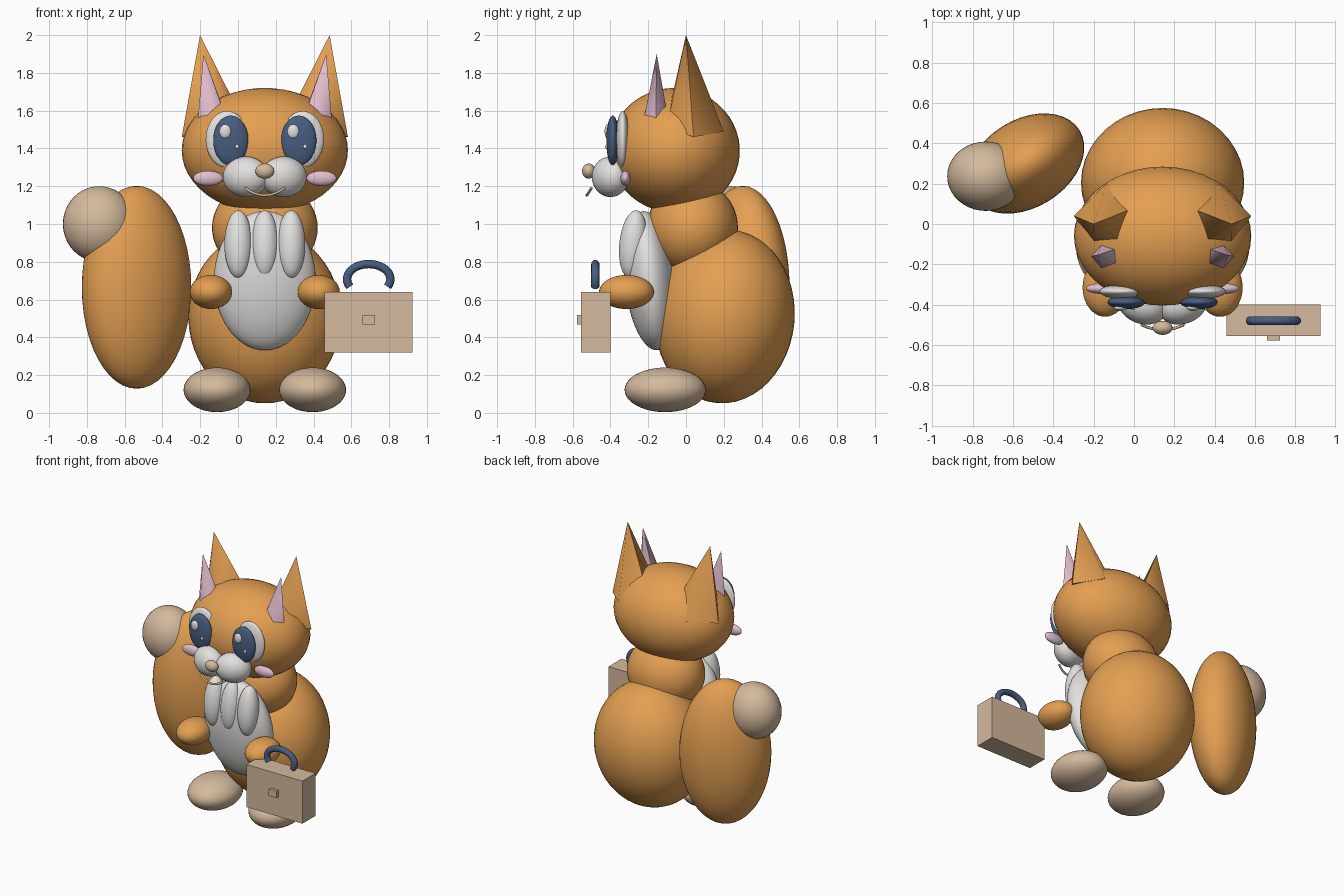
import bpy
import bmesh
import math

cube = bpy.data.objects.get("Cube")
if cube:
    bpy.data.objects.remove(cube, do_unlink=True)

MID = 0.142  # x of the animal's plane of symmetry
SIDES = (("left", 1), ("right", -1))


def make_material(name, rgb):
    mat = bpy.data.materials.new(name)
    mat.use_nodes = True
    mat.diffuse_color = (*rgb, 1)
    mat.node_tree.nodes["Principled BSDF"].inputs["Base Color"].default_value = (*rgb, 1)
    return mat


orange = make_material("orange fur", (0.78, 0.35, 0.085))
white = make_material("white fur", (0.76, 0.75, 0.73))
tan = make_material("tan", (0.66, 0.49, 0.34))
pink = make_material("pink", (0.76, 0.51, 0.62))
navy = make_material("navy", (0.065, 0.11, 0.22))


def add_mesh(name, bm, mat, smooth=True):
    mesh = bpy.data.meshes.new(name)
    bmesh.ops.recalc_face_normals(bm, faces=bm.faces)
    for face in bm.faces:
        face.smooth = smooth
    bm.to_mesh(mesh)
    bm.free()
    obj = bpy.data.objects.new(name, mesh)
    obj.data.materials.append(mat)
    bpy.context.collection.objects.link(obj)
    return obj


def ellipsoid(name, center, radii, mat, rot=(0, 0, 0)):
    bm = bmesh.new()
    bmesh.ops.create_uvsphere(bm, u_segments=40, v_segments=24, radius=1)
    obj = add_mesh(name, bm, mat)
    obj.location, obj.scale = center, radii
    obj.rotation_euler = [math.radians(a) for a in rot]
    return obj


def pair(name, offset, radii, mat, rot=(0, 0, 0)):
    """Mirrored ellipsoids; offset is given for the left side."""
    x, y, z = offset
    for label, s in SIDES:
        ellipsoid(f"{label}_{name}", (MID + s * x, y, z), radii, mat,
                  (rot[0], s * rot[1], s * rot[2]))


def box(name, center, size, mat):
    bm = bmesh.new()
    bmesh.ops.create_cube(bm, size=1)
    obj = add_mesh(name, bm, mat, smooth=False)
    obj.location, obj.scale = center, size


def ears(name, tip, base, mat):
    """Mirrored five-sided pointed ears; points are relative to the middle."""
    for label, s in SIDES:
        bm = bmesh.new()
        top, *ring = [bm.verts.new((MID + s * x, y, z)) for x, y, z in [tip] + base]
        for a, b in zip(ring, ring[1:] + ring[:1]):
            bm.faces.new((a, b, top))
        bm.faces.new(ring)
        obj = add_mesh(f"{label}_{name}", bm, mat)
        bpy.ops.object.select_all(action="DESELECT")
        obj.select_set(True)
        bpy.context.view_layer.objects.active = obj
        bpy.ops.object.shade_smooth_by_angle(angle=math.radians(75))


def tube(name, points, radius, mat):
    curve = bpy.data.curves.new(name, "CURVE")
    curve.dimensions = "3D"
    curve.bevel_depth = radius
    curve.bevel_resolution = 4
    curve.use_fill_caps = True
    spline = curve.splines.new("POLY")
    spline.points.add(len(points) - 1)
    for p, co in zip(spline.points, points):
        p.co = (*co, 1)
    spline.use_smooth = True
    obj = bpy.data.objects.new(name, curve)
    curve.materials.append(mat)
    bpy.context.collection.objects.link(obj)


# Trunk
ellipsoid("body", (MID, 0.205, 0.51), (0.405, 0.37, 0.46), orange, (-5, 0, 0))
ellipsoid("neck", (MID, 0.035, 0.98), (0.28, 0.24, 0.25), orange)
ellipsoid("belly", (MID, -0.19, 0.70), (0.27, 0.135, 0.37), white, (6, 0, 0))
for label, dx in (("right", -0.14), ("middle", 0), ("left", 0.14)):
    ellipsoid(f"{label}_chest_tuft", (MID + dx, -0.28, 0.893), (0.074, 0.073, 0.18),
              white, (-6, 0, 0))

# Limbs
pair("arm", (0.285, -0.315, 0.64), (0.112, 0.145, 0.09), orange)
pair("foot", (0.253, -0.11, 0.122), (0.177, 0.215, 0.118), tan)

# Tail
ellipsoid("tail", (-0.537, 0.3, 0.665), (0.314, 0.218, 0.537), orange, (0, 0, 32))
ellipsoid("tail_tip", (-0.735, 0.237, 1.0), (0.192, 0.172, 0.2), tan)

# Head and face
ellipsoid("head", (MID, -0.06, 1.39), (0.44, 0.345, 0.33), orange, (-5, 0, 0))
pair("eye_white", (0.2, -0.335, 1.448), (0.113, 0.036, 0.15), white)
pair("iris", (0.18, -0.388, 1.442), (0.093, 0.034, 0.132), navy)
for label, s in SIDES:
    eye_x = MID + s * 0.18
    ellipsoid(f"{label}_eye_glint", (eye_x - 0.03, -0.416, 1.49), (0.031, 0.015, 0.037), white)
    ellipsoid(f"{label}_small_glint", (eye_x + 0.033, -0.42, 1.41), (0.01, 0.008, 0.012), white)
pair("muzzle", (0.1, -0.4, 1.25), (0.125, 0.095, 0.107), white, (0, 0, 20))
pair("cheek", (0.3, -0.32, 1.242), (0.079, 0.027, 0.04), pink)
ellipsoid("nose", (MID, -0.515, 1.28), (0.05, 0.035, 0.04), tan)
tube("mouth", [(MID + 0.105 * t / 6, -0.525 + 0.025 * (t / 6) ** 2, 1.152 + 0.038 * (t / 6) ** 2)
               for t in range(-6, 7)], 0.007, tan)

# Ears
ears("ear", (0.343, 0, 2.0),
     [(0.44, 0.04, 1.46), (0.28, 0.2, 1.49), (0.14, 0.08, 1.6),
      (0.2, -0.09, 1.6), (0.34, -0.1, 1.52)], orange)
ears("inner_ear", (0.325, -0.155, 1.9),
     [(0.355, -0.16, 1.545), (0.3, -0.095, 1.56), (0.22, -0.12, 1.61),
      (0.22, -0.2, 1.6), (0.3, -0.225, 1.545)], pink)

# Briefcase
box("briefcase", (0.692, -0.478, 0.48), (0.466, 0.155, 0.32), tan)
box("briefcase_clasp", (0.692, -0.56, 0.493), (0.064, 0.036, 0.052), tan)
arc = [math.radians(a) for a in range(-30, 211, 10)]
tube("briefcase_handle", [(0.692 + 0.115 * math.cos(a), -0.48, 0.708 + 0.08 * math.sin(a))
                          for a in arc], 0.022, navy)
